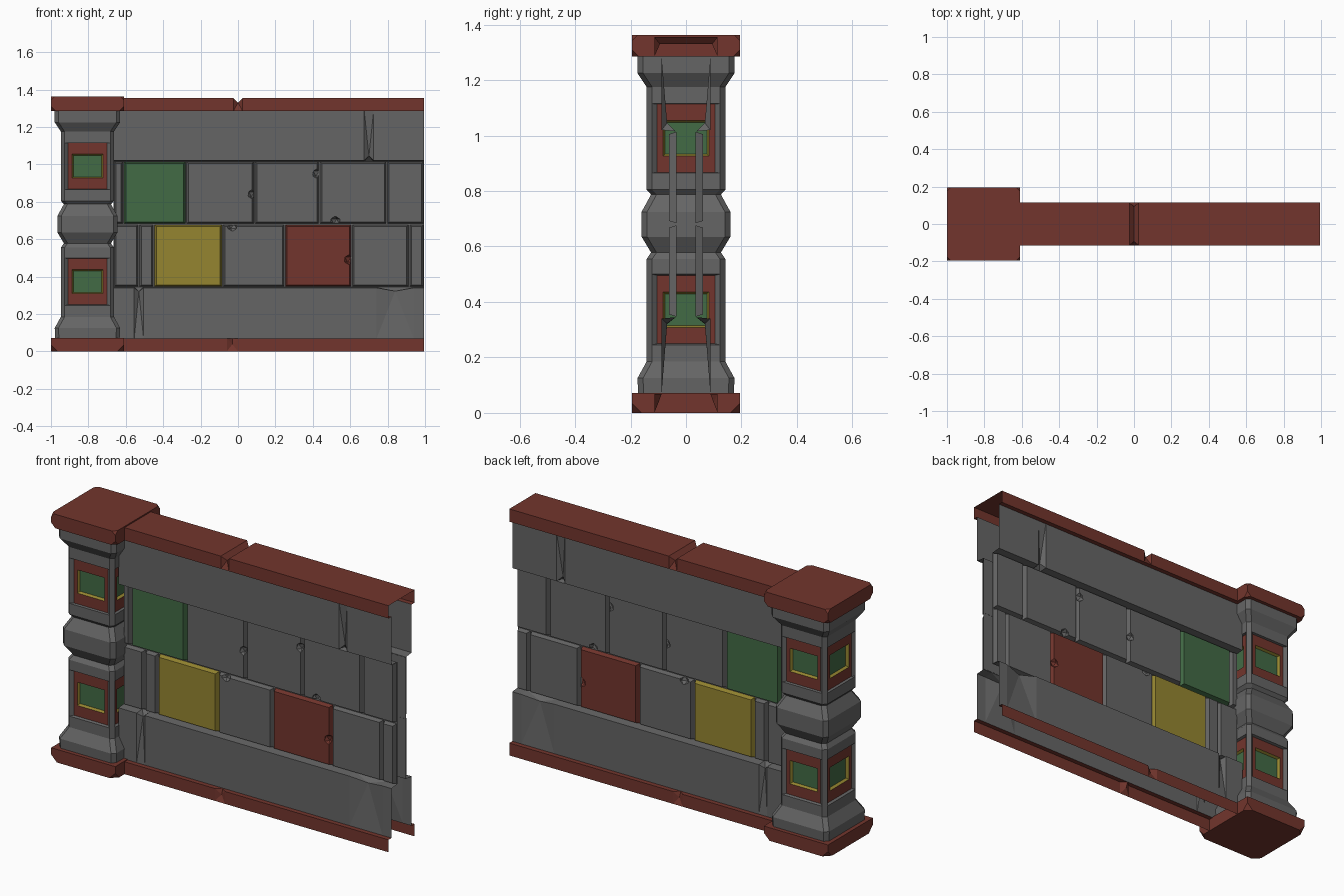
import bpy, bmesh
from mathutils import Vector, Matrix

cube = bpy.data.objects.get("Cube")
if cube:
    bpy.data.objects.remove(cube, do_unlink=True)


def material(name, rgb):
    m = bpy.data.materials.new(name)
    m.use_nodes = True
    m.diffuse_color = (*rgb, 1)
    node = next(n for n in m.node_tree.nodes if n.type == 'BSDF_PRINCIPLED')
    node.inputs["Base Color"].default_value = (*rgb, 1)
    node.inputs["Roughness"].default_value = 0.9
    return m


GREY = material("stone grey", (0.13, 0.13, 0.13))
RED = material("brick red", (0.17, 0.036, 0.026))
GREEN = material("moss green", (0.055, 0.145, 0.06))
YELLOW = material("ochre yellow", (0.30, 0.235, 0.03))


def finish(name, bm, mats):
    mesh = bpy.data.meshes.new(name)
    bm.to_mesh(mesh)
    bm.free()
    for m in mats:
        mesh.materials.append(m)
    ob = bpy.data.objects.new(name, mesh)
    bpy.context.collection.objects.link(ob)
    return ob


def box(bm, lo, hi):
    lo, hi = Vector(lo), Vector(hi)
    mat = Matrix.Translation((lo + hi) / 2) @ Matrix.Diagonal((*(hi - lo), 1))
    return bmesh.ops.create_cube(bm, size=1, matrix=mat)["verts"]


WALL_X0, WALL_X1 = -0.665, 0.995


def strip(name, profile, mat, side=1, chips=()):
    """Sweep an open (y, z) profile along x; chips are (x, profile index, dy, dz, width)."""
    bm = bmesh.new()
    xs = {WALL_X0, WALL_X1}
    for x, _, _, _, w in chips:
        xs |= {x - w, x, x + w}
    rows = []
    for x in sorted(xs):
        row = []
        for i, (y, z) in enumerate(profile):
            for cx, ci, dy, dz, _ in chips:
                if cx == x and ci == i:
                    y, z = y + dy, z + dz
            row.append(bm.verts.new((x, y * side, z)))
        rows.append(row)
    for a, b in zip(rows, rows[1:]):
        for i in range(len(profile) - 1):
            quad = [a[i], b[i], b[i + 1], a[i + 1]]
            bm.faces.new(quad if side < 0 else quad[::-1])
    bmesh.ops.triangulate(bm, faces=bm.faces[:])
    return finish(name, bm, [mat])


# Wall shell: hollow, open at the far end and underneath
OUT, BAND, GROOVE, BRICK = 0.114, 0.088, 0.037, 0.061
for side, label in ((-1, "front"), (1, "back")):
    strip(label + "_bottom_trim", [(OUT, 0), (OUT, 0.068), (BAND, 0.068)], RED, side,
          [(-0.03, 1, -0.015, -0.03, 0.03)])
    strip(label + "_lower_band", [(BAND, 0.068), (BAND, 0.34), (GROOVE, 0.345)], GREY, side,
          [(-0.53, 1, -0.02, -0.02, 0.025), (0.84, 1, -0.02, -0.018, 0.1)])
    strip(label + "_groove_wall", [(GROOVE, 0.345), (GROOVE, 1.015)], GREY, side)
    strip(label + "_upper_band", [(GROOVE, 1.015), (BAND, 1.02), (BAND, 1.285)], GREY, side,
          [(0.7, 1, -0.02, 0.025, 0.025)])
strip("top_trim", [(-BAND, 1.285), (-OUT, 1.285), (-OUT, 1.355), (OUT, 1.355), (OUT, 1.285),
                   (BAND, 1.285)], RED, 1,
      [(0.0, 2, 0.02, -0.025, 0.025), (0.0, 3, -0.02, -0.025, 0.025)])


# Bricks: tapered blocks in two staggered rows on both sides
def brick(name, x0, x1, z0, z1, side, mat, chip=None):
    bm = bmesh.new()
    y0, y1 = sorted((side * (GROOVE - 0.002), side * BRICK))
    for v in box(bm, (x0, y0, z0), (x1, y1, z1)):
        if abs(v.co.y) > GROOVE:
            v.co.x += 0.01 if v.co.x < (x0 + x1) / 2 else -0.01
            v.co.z += 0.008 if v.co.z < (z0 + z1) / 2 else -0.008
    ob = finish(name, bm, [mat])
    if chip:
        cut = bmesh.new()
        bmesh.ops.create_icosphere(cut, subdivisions=1, radius=0.03, matrix=Matrix.Translation(
            (chip[0], side * (BRICK + 0.004), chip[1])))
        cutter = finish("chip_cutter", cut, [mat])
        cutter.hide_render = True
        mod = ob.modifiers.new("chip", 'BOOLEAN')
        mod.operation, mod.object, mod.solver = 'DIFFERENCE', cutter, 'EXACT'
        dg = bpy.context.evaluated_depsgraph_get()
        mesh = bpy.data.meshes.new_from_object(ob.evaluated_get(dg))
        ob.modifiers.clear()
        ob.data = mesh
        bpy.data.objects.remove(cutter, do_unlink=True)


ROWS = {
    "lower": (0.347, 0.676, [-0.665, -0.53, -0.45, -0.083, 0.25, 0.608, 0.915, 0.995],
              {2: YELLOW, 4: RED}, {3: (-0.03, 0.67), 4: (0.595, 0.49)}),
    "upper": (0.684, 1.013, [-0.665, -0.612, -0.278, 0.088, 0.435, 0.795, 0.995],
              {1: GREEN}, {2: (0.08, 0.84), 3: (0.425, 0.95), 4: (0.52, 0.695)}),
}
for row, (z0, z1, joints, colours, chips) in ROWS.items():
    for side, label in ((-1, "front"), (1, "back")):
        for i, (a, b) in enumerate(zip(joints, joints[1:])):
            brick(f"{label}_{row}_brick_{i + 1}", a + 0.003, b - 0.003, z0, z1, side,
                  colours.get(i, GREY), chips.get(i))

# Pillar shaft: square rings with chamfered corners
CX = -0.805
bm = bmesh.new()
PROFILE = [(0.06, 0.172), (0.125, 0.175), (0.185, 0.142), (0.245, 0.142), (0.5, 0.142),
           (0.555, 0.142), (0.578, 0.126), (0.635, 0.16), (0.725, 0.16), (0.787, 0.126),
           (0.805, 0.142), (0.865, 0.142), (1.115, 0.142), (1.175, 0.142), (1.225, 0.175),
           (1.29, 0.175)]
rings = []
for z, h in PROFILE:
    c = h - 0.02
    pts = [(-c, -h), (c, -h), (h, -c), (h, c), (c, h), (-c, h), (-h, c), (-h, -c)]
    rings.append([bm.verts.new((CX + x, y, z)) for x, y in pts])
panels = []
for k, (a, b) in enumerate(zip(rings, rings[1:])):
    for i in range(8):
        j = (i + 1) % 8
        f = bm.faces.new((a[i], a[j], b[j], b[i]))
        if PROFILE[k][0] in (0.245, 0.865) and i % 2 == 0:
            panels.append(f)
bm.normal_update()


def recess(face, half_w, half_h, depth):
    """Inset a panel face to the given half sizes and sink it."""
    n, c = face.normal.copy(), face.calc_center_median()
    t = n.cross(Vector((0, 0, 1)))
    bmesh.ops.inset_individual(bm, faces=[face], thickness=0.005)
    for v in face.verts:
        d = v.co - c
        v.co = (c - n * depth + t * (half_w if d.dot(t) > 0 else -half_w)
                + Vector((0, 0, half_h if d.z > 0 else -half_h)))


# Pillar panels: red field, yellow rim, green centre
for f in panels:
    recess(f, 0.104, 0.123, 0.014)
    f.material_index = 1
    recess(f, 0.083, 0.064, 0)
    f.material_index = 2
    recess(f, 0.075, 0.057, 0.014)
    f.material_index = 3
finish("pillar_shaft", bm, [GREY, RED, YELLOW, GREEN])


# Pillar slabs with knocked-off corners
def slab(name, z0, z1, picks):
    bm = bmesh.new()
    h = 0.195
    box(bm, (CX - h, -h, z0), (CX + h, h, z1))
    for low, size in picks:
        vs = [v for v in bm.verts if (v.co.z < (z0 + z1) / 2) == low]
        bmesh.ops.bevel(bm, geom=vs, offset=size, segments=1, affect='VERTICES')
    finish(name, bm, [RED])


slab("pillar_base", 0, 0.072, [(True, 0.035)])
slab("pillar_cap", 1.285, 1.362, [(True, 0.025), (False, 0.02)])
